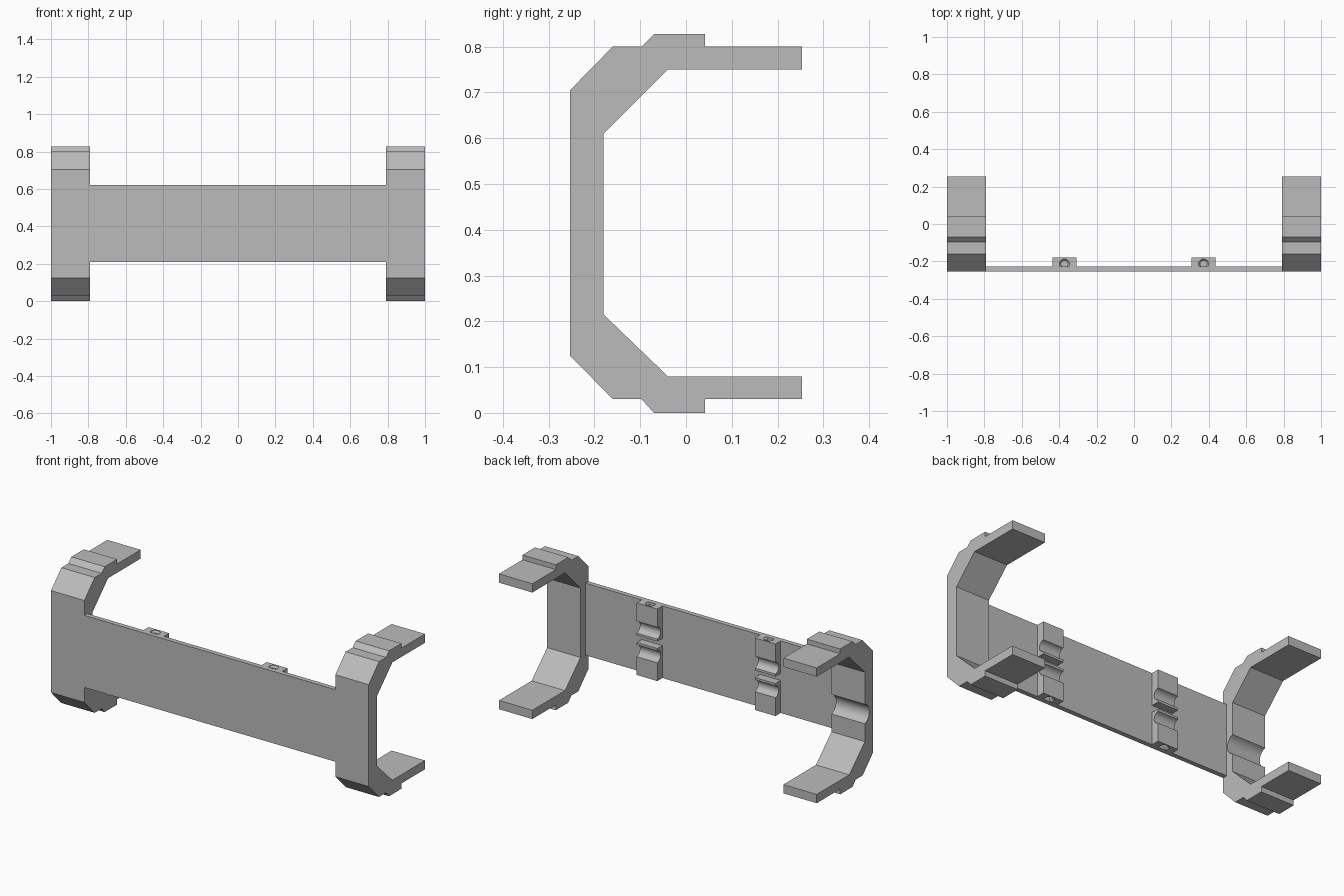
import bpy, bmesh, math

if "Cube" in bpy.data.objects:
    bpy.data.objects.remove(bpy.data.objects["Cube"], do_unlink=True)

grey = bpy.data.materials.new("plain grey")
grey.use_nodes = True
grey.diffuse_color = (0.5, 0.5, 0.5, 1)
grey.node_tree.nodes["Principled BSDF"].inputs["Base Color"].default_value = (0.5, 0.5, 0.5, 1)


def add_object(name, bm):
    bmesh.ops.recalc_face_normals(bm, faces=bm.faces)
    mesh = bpy.data.meshes.new(name)
    bm.to_mesh(mesh)
    bm.free()
    mesh.materials.append(grey)
    obj = bpy.data.objects.new(name, mesh)
    bpy.context.collection.objects.link(obj)
    return obj


def extrude_profile(name, profile, x0, x1):
    """Extrude a closed (y, z) outline from x0 to x1."""
    bm = bmesh.new()
    face = bm.faces.new([bm.verts.new((x0, y, z)) for y, z in profile])
    grown = bmesh.ops.extrude_face_region(bm, geom=[face])["geom"]
    verts = [v for v in grown if isinstance(v, bmesh.types.BMVert)]
    bmesh.ops.translate(bm, verts=verts, vec=(x1 - x0, 0, 0))
    return add_object(name, bm)


def groove(z, radius, depth, steps=14):
    """Round channel sunk into the inner wall, listed upwards."""
    half = math.acos(1 - depth / radius)
    points = []
    for i in range(steps + 1):
        a = -half + 2 * half * i / steps
        points.append((INNER - depth + radius - radius * math.cos(a),
                       z + radius * math.sin(a)))
    return points


def smooth(obj):
    bpy.ops.object.select_all(action='DESELECT')
    bpy.context.view_layer.objects.active = obj
    obj.select_set(True)
    bpy.ops.object.shade_smooth_by_angle(angle=math.radians(30))


FRONT, INNER, BACK = -0.253, -0.18, 0.253
PLATE = -0.226
LOW, HIGH = 0.21, 0.62

# C-shaped end brackets; one has a channel across its inner wall
lower = [(FRONT, .125), (-.16, .03), (-.097, .03), (-.07, 0), (.042, 0),
         (.042, .03), (BACK, .03), (BACK, .08), (-.04, .08), (INNER, .215)]
upper = [(INNER, .61), (-.04, .75), (BACK, .75), (BACK, .8), (.042, .8),
         (.042, .827), (-.07, .827), (-.097, .8), (-.16, .8), (FRONT, .705)]
extrude_profile("left_bracket", lower + upper, 0.79, 1)
smooth(extrude_profile("right_bracket", lower + groove(.372, .058, .04) + upper, -1, -.79))

# Thin plate joining the brackets
extrude_profile("front_plate", [(FRONT, LOW), (PLATE, LOW), (PLATE, HIGH), (FRONT, HIGH)], -.79, .79)


def pad(name, x, z0, z1, groove_z, hole_z):
    """Grooved block with a countersunk blind screw hole."""
    outline = [(PLATE - .01, z0), (INNER, z0)] + groove(groove_z, .034, .03)
    outline += [(INNER, z1), (PLATE - .01, z1)]
    block = extrude_profile(name, outline, x - .065, x + .065)
    into = -1 if hole_z == z1 else 1
    bm = bmesh.new()
    rings = []
    for radius, depth in ((.027, -.01), (.027, .002), (.018, .012), (.018, .07)):
        rings.append([bm.verts.new((x + radius * math.cos(math.tau * i / 24),
                                    -.214 + radius * math.sin(math.tau * i / 24),
                                    hole_z + into * depth)) for i in range(24)])
    bm.faces.new(rings[0])
    bm.faces.new(rings[-1])
    for a, b in zip(rings, rings[1:]):
        for i in range(24):
            j = (i + 1) % 24
            bm.faces.new((a[i], a[j], b[j], b[i]))
    cutter = add_object(name + "_hole_cutter", bm)
    cutter.hide_render = True
    cutter.hide_set(True)
    mod = block.modifiers.new("screw hole", 'BOOLEAN')
    mod.object = cutter
    mod.solver = 'EXACT'
    bpy.context.view_layer.objects.active = block
    bpy.ops.object.modifier_apply(modifier=mod.name)
    bpy.data.objects.remove(cutter, do_unlink=True)
    smooth(block)


# Two pairs of pads behind the plate
for side, x in (("left", .372), ("right", -.372)):
    pad(side + "_upper_pad", x, .435, HIGH, .482, HIGH)
    pad(side + "_lower_pad", x, LOW, .395, .348, LOW)
